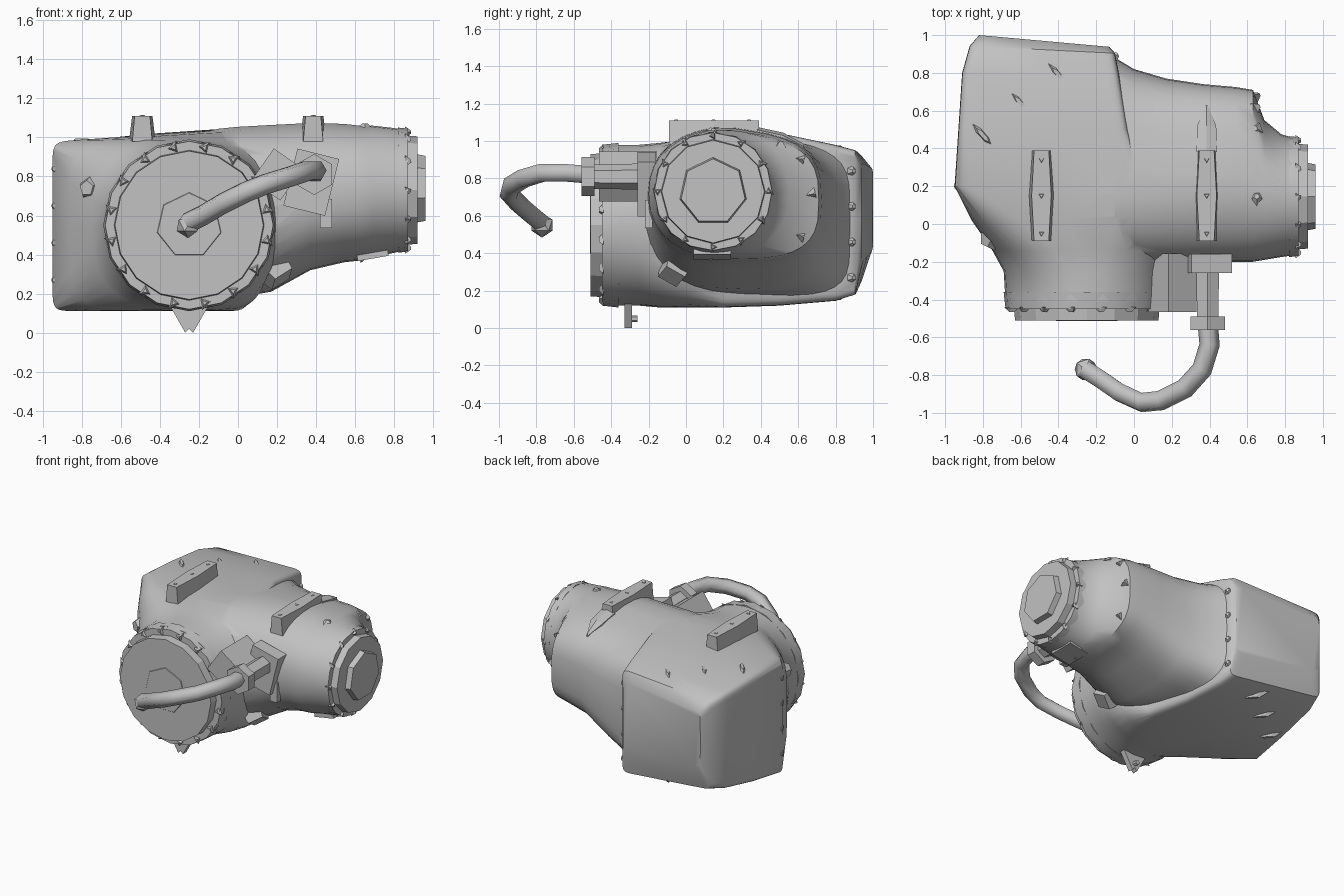
import bpy, bmesh, math
from mathutils import Vector, Matrix, Euler

cube = bpy.data.objects.get("Cube")
if cube:
    bpy.data.objects.remove(cube)

grey = bpy.data.materials.new("cast_grey")
grey.use_nodes = True
grey.diffuse_color = (0.54, 0.54, 0.54, 1)
grey.node_tree.nodes["Principled BSDF"].inputs["Base Color"].default_value = grey.diffuse_color


def finish(name, bm, smooth=0):
    bmesh.ops.recalc_face_normals(bm, faces=bm.faces)
    mesh = bpy.data.meshes.new(name)
    bm.to_mesh(mesh)
    bm.free()
    mesh.materials.append(grey)
    ob = bpy.data.objects.new(name, mesh)
    bpy.context.collection.objects.link(ob)
    if smooth:
        smooth_shade(ob, smooth)
    return ob


def smooth_shade(ob, angle):
    bpy.ops.object.select_all(action='DESELECT')
    ob.select_set(True)
    bpy.context.view_layer.objects.active = ob
    bpy.ops.object.shade_smooth_by_angle(angle=math.radians(angle))


def skin(bm, rings):
    loops = [[bm.verts.new(p) for p in ring] for ring in rings]
    n = len(loops[0])
    for a, b in zip(loops, loops[1:]):
        for i in range(n):
            bm.faces.new((a[i], a[(i + 1) % n], b[(i + 1) % n], b[i]))
    bm.faces.new(loops[0])
    bm.faces.new(loops[-1])


def section(lo, hi, zlo, zhi, power_lo, power_hi, n=32):
    """Rounded outline between the limits; each side has its own squareness."""
    out = []
    for i in range(n):
        a = math.tau * i / n
        c, s = math.cos(a), math.sin(a)
        power = power_hi if c > 0 else power_lo
        u = math.copysign(abs(c) ** (2 / power), c)
        v = math.copysign(abs(s) ** (2 / power), s)
        out.append(((lo + hi) / 2 + u * (hi - lo) / 2, (zlo + zhi) / 2 + v * (zhi - zlo) / 2, v))
    return out


def cone(bm, base, axis, r1, r2, depth, sides, spin=0.0, stretch=1.0):
    """Prism, cone or pyramid that starts at base and runs along axis."""
    m = (Matrix.Translation(base) @ Vector(axis).to_track_quat('Z', 'Y').to_matrix().to_4x4()
         @ Matrix.Rotation(spin, 4, 'Z') @ Matrix.Diagonal((1, stretch, 1, 1))
         @ Matrix.Translation((0, 0, depth / 2)))
    bmesh.ops.create_cone(bm, cap_ends=True, segments=sides, radius1=r1, radius2=r2,
                          depth=depth, matrix=m)


def prism(name, *args, smooth=0, **kw):
    bm = bmesh.new()
    cone(bm, *args, **kw)
    return finish(name, bm, smooth)


def box(name, centre, size, rot=(0, 0, 0)):
    bm = bmesh.new()
    m = (Matrix.Translation(centre) @ Euler(rot).to_matrix().to_4x4()
         @ Matrix.Diagonal((*size, 1)))
    bmesh.ops.create_cube(bm, size=1, matrix=m)
    return finish(name, bm)


def beyond_fold(x, y):
    """Distance past the diagonal crease that cuts off the back corner."""
    return max(0, -.655 * (x + .93) + .755 * (y - .2))


# Main casing: round at the front, boxy at the back (y, x limits, z limits, squareness, skew)
bm = bmesh.new()
rings = []
for y, x0, x1, z0, z1, p, skew in [
        (-.41, -.68, .18, .12, .98, 2, 0), (-.25, -.69, .19, .12, .98, 2.1, 0),
        (-.14, -.75, .2, .11, .99, 2.7, 0), (.02, -.86, .15, .11, 1.0, 5, 0),
        (.2, -.95, .05, .11, 1.01, 18, 0), (.5, -.93, -.03, .12, 1.015, 20, 0),
        (.8, -.91, -.08, .145, .98, 20, 0), (.94, -.87, -.1, .17, .955, 18, .05),
        (1.0, -.82, -.13, .33, .89, 12, .09)]:
    tilt = .07 if 0 < y < .7 else 0
    rings.append([(x, y - skew * (x + .82), z + tilt * (x + .5) * (v + 1) / 2
                   + beyond_fold(x, y) * (.17 if v < 0 else -.07) * abs(v))
                  for x, z, v in section(x0, x1, z0, z1, p, p)])
skin(bm, rings)
casing = finish("casing", bm)

# Cross tube: flares out of the casing towards the round side flange, sloping down at the back
bm = bmesh.new()
rings = []
for x, y0, y1, z0, z1, front, back in [
        (-.45, -.1, .75, .22, .96, 3, 4), (-.1, -.22, .88, .16, 1.05, 3, 5),
        (0, -.22, .82, .18, 1.06, 2.8, 4), (.17, -.22, .77, .21, 1.07, 2.5, 3.4),
        (.37, -.21, .74, .32, 1.08, 2.3, 3.2), (.54, -.2, .725, .36, 1.075, 2.3, 3.2),
        (.63, -.2, .71, .37, 1.065, 2.3, 3.1), (.69, -.19, .55, .39, 1.06, 2.1, 2.3),
        (.78, -.175, .475, .405, 1.05, 2, 2), (.85, -.165, .455, .42, 1.04, 2, 2)]:
    slope = .14 if x < .68 else 0
    rings.append([(x, y, z - slope * max(0, y - .2) * (v + 1) / 2)
                  for y, z, v in section(y0, y1, z0, z1, front, back)])
skin(bm, rings)
tube = finish("cross_tube", bm)
union = casing.modifiers.new("join_tube", 'BOOLEAN')
union.operation = 'UNION'
union.solver = 'EXACT'
union.object = tube
bpy.context.view_layer.objects.active = casing
bpy.ops.object.modifier_apply(modifier=union.name)
bpy.data.objects.remove(tube)
smooth_shade(casing, 38)

# Round end covers
FRONT, SIDE = Vector((-.25, 0, .55)), Vector((0, .145, .73))
prism("front_flange", FRONT + Vector((0, -.36, 0)), (0, -1, 0), .44, .43, .09, 16, smooth=35)
prism("front_cover", FRONT + Vector((0, -.44, 0)), (0, -1, 0), .385, .38, .07, 16)
prism("front_hub", FRONT + Vector((0, -.508, 0)), (0, -1, 0), .17, .165, .006, 7)
prism("side_flange", SIDE + Vector((.82, 0, 0)), (1, 0, 0), .32, .315, .05, 16, smooth=35)
prism("side_cover", SIDE + Vector((.86, 0, 0)), (1, 0, 0), .28, .275, .06, 12)
prism("side_hub", SIDE + Vector((.91, 0, 0)), (1, 0, 0), .185, .175, .05, 7)

# Bolt rings on the two flanges
bm = bmesh.new()
for i in range(16):
    a = math.tau * (i + .5) / 16
    cone(bm, FRONT + Vector((.405 * math.cos(a), -.44, .405 * math.sin(a))), (0, -1, 0),
         .04, .015, .025, 3, spin=a)
for i in range(12):
    a = math.tau * i / 12
    cone(bm, SIDE + Vector((.855, .297 * math.cos(a), .297 * math.sin(a))), (1, 0, 0),
         .034, .01, .03, 3, spin=a)
finish("flange_bolts", bm)

# Bolts on the tube shoulder and on the upright edges of the casing
bm = bmesh.new()
for y, z in [(.47, .95), (.61, .9), (.67, .72), (.61, .49), (.13, .4)]:
    cone(bm, (.63, y, z), (1, .5, 0), .045, .01, .04, 3, spin=y * 9)
for z in (.27, .46, .65, .84):
    cone(bm, (-.105, .885, z), (.8, .5, 0), .03, .012, .025, 6)
    cone(bm, (-.94, .2, z), (-1, -.2, 0), .03, .012, .012, 6)
for x, y, z in [(.65, .14, 1.04), (.64, .5, .97)]:
    cone(bm, (x, y, z), (0, .2, 1), .045, .015, .03, 5)
finish("casing_bolts", bm)

# Slim diagonal ribs on the top and the bottom of the back corner
bm = bmesh.new()
for x, y, top, low in [(-.8, .47, .985, .138), (-.6, .64, .982, .15), (-.4, .79, .967, .16)]:
    for z, up in ((top, 1), (low, -1)):
        cone(bm, (x, y, z - .03 * up), (0, 0, up), .028, .012, .04, 6,
             spin=up * math.radians(42), stretch=4)
finish("corner_ribs", bm)

# Two mounting pads with three screws each
for side, x in (("right", -.49), ("left", .385)):
    bm = bmesh.new()
    rings = []
    for z, w in ((.98, .068), (1.11, .052)):
        rings.append([(x + w * k, y, z) for k, y in
                      ((-.75, -.09), (.75, -.09), (1, .15), (.75, .39), (-.75, .39), (-1, .15))])
    skin(bm, rings)
    finish(side + "_mounting_pad", bm)
    bm = bmesh.new()
    for y in (-.05, .15, .34):
        cone(bm, (x, y, 1.108), (0, 0, 1), .018, .012, .006, 3)
    finish(side + "_pad_screws", bm)

# Tapered rib behind the left pad
bm = bmesh.new()
skin(bm, [[(.385 - w, y, .85), (.385 + w, y, .85), (.385 + w, y, z), (.385, y, z + .015),
           (.385 - w, y, z)] for y, w, z in ((.38, .055, 1.06), (.52, .05, 1.03), (.63, .005, .97))])
finish("tapered_rib", bm)

# Small lugs, plates and the drain spike
prism("side_nut", (-.74, -.05, .74), (-.5, -1, 0), .08, .04, .08, 5)
box("front_plate", (.45, -.2, .61), (.06, .04, .15))
box("lower_plate", (.69, .14, .395), (.16, .2, .03), (0, -.17, 0))
prism("lower_lug", (.17, -.05, .34), (.6, -.3, -.7), .1, .08, .09, 4)
bm = bmesh.new()
skin(bm, [[(-.25 + x, y, z) for x, z in
           ((-.1, .14), (-.02, 0), (0, .02), (.02, 0), (.1, .14))] for y in (-.33, -.29)])
finish("drain_spike", bm)
prism("drain_screw", (-.25, -.3, .05), (0, 1, 0), .018, .018, .04, 6)

# Pipe fitting
box("fitting_block", (.2, -.31, .81), (.18, .31, .2), (0, math.radians(35), 0))
box("fitting_base", (.375, -.21, .77), (.22, .1, .3), (0, math.radians(14), 0))
prism("fitting_neck", (.39, -.2, .81), (0, -1, 0), .07, .065, .32, 6)
prism("fitting_nut", (.39, -.49, .81), (0, -1, 0), .105, .105, .07, 6)

# Bent pipe with a rounded tip
curve = bpy.data.curves.new("bent_pipe", 'CURVE')
curve.dimensions = '3D'
curve.bevel_depth = .054
curve.bevel_resolution = 1
curve.use_fill_caps = True
path = [(.39, -.52, .82), (.4, -.64, .83), (.36, -.77, .83), (.27, -.87, .8), (.14, -.935, .76),
        (.04, -.945, .72), (-.08, -.89, .66), (-.18, -.82, .6), (-.26, -.77, .56)]
line = curve.splines.new('POLY')
line.points.add(len(path) - 1)
for point, co in zip(line.points, path):
    point.co = (*co, 1)
curve.materials.append(grey)
bpy.context.collection.objects.link(bpy.data.objects.new("bent_pipe", curve))
bm = bmesh.new()
bmesh.ops.create_icosphere(bm, subdivisions=1, radius=.066,
                           matrix=Matrix.Translation((-.255, -.77, .55)))
finish("pipe_tip", bm)
